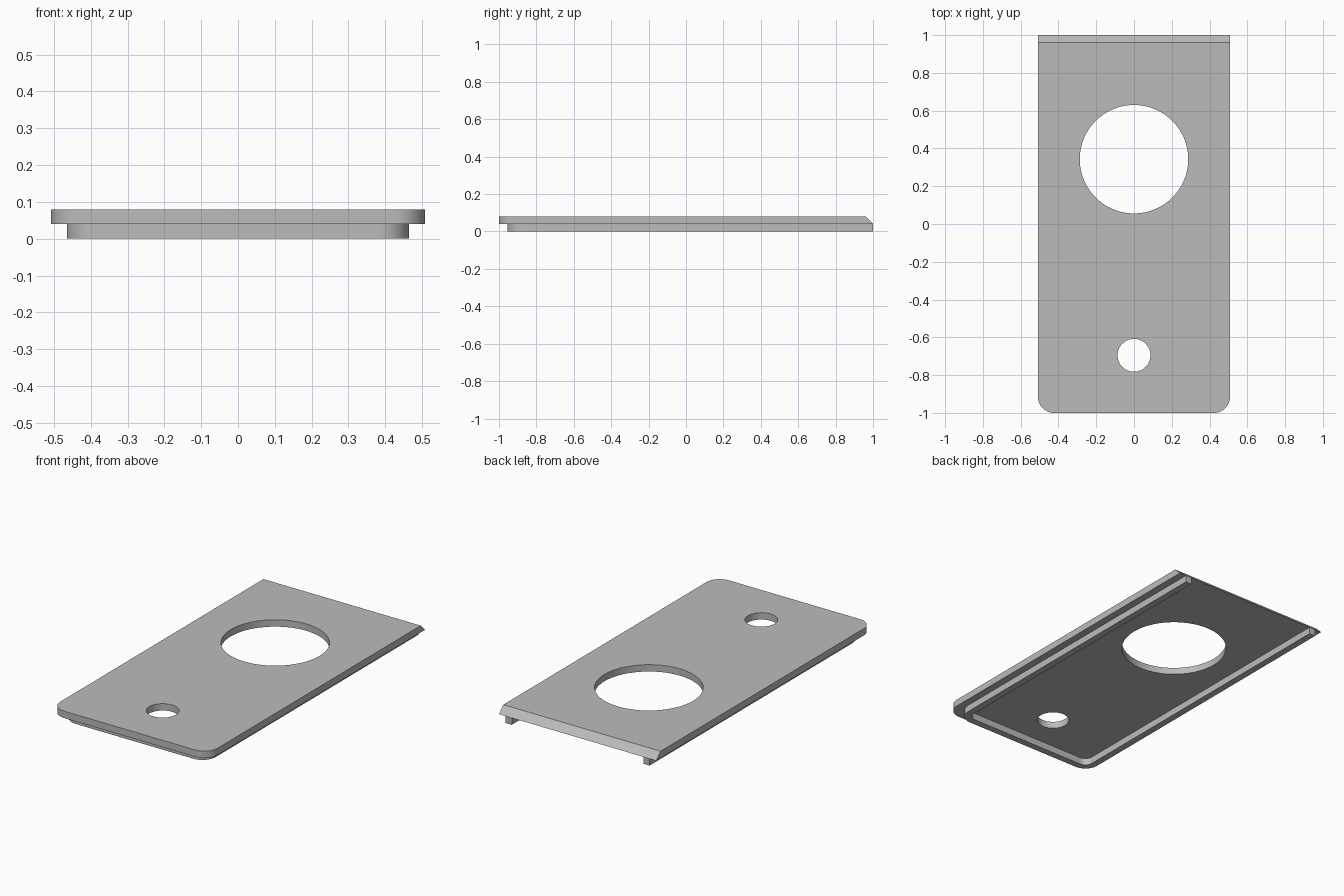
import bpy, bmesh, math

default = bpy.data.objects.get("Cube")
if default:
    bpy.data.objects.remove(default, do_unlink=True)

# Single grey material
GREY = (0.5, 0.5, 0.5, 1)
grey = bpy.data.materials.new("plain grey")
grey.diffuse_color = GREY
grey.use_nodes = True
grey.node_tree.nodes["Principled BSDF"].inputs["Base Color"].default_value = GREY

BACK = 1.0
STEP = 0.04      # thickness of the plate, the rim and the back chamfer


def u_path(half, front, radius, segments=16):
    """Path from back left, round the two front corners, to back right."""
    right = []
    for i in range(segments + 1):
        a = math.pi / 2 * i / segments
        right.append((half - radius + radius * math.sin(a),
                      front + radius - radius * math.cos(a)))
    right.append((half, BACK))
    left = [(-x, y) for x, y in reversed(right)]
    return left + right


def prism(name, outline, z, height, chamfer=0):
    """Extrude an outline upward, optionally sloping its back edge."""
    bm = bmesh.new()
    face = bm.faces.new([bm.verts.new((x, y, z)) for x, y in outline])
    top = bmesh.ops.extrude_face_region(bm, geom=[face])["geom"]
    for v in top:
        if isinstance(v, bmesh.types.BMVert):
            v.co.z += height
            if v.co.y > BACK - 0.001:
                v.co.y -= chamfer
    bmesh.ops.recalc_face_normals(bm, faces=bm.faces)
    mesh = bpy.data.meshes.new(name)
    bm.to_mesh(mesh)
    bm.free()
    mesh.materials.append(grey)
    obj = bpy.data.objects.new(name, mesh)
    bpy.context.collection.objects.link(obj)
    return obj


def activate(obj):
    bpy.ops.object.select_all(action='DESELECT')
    obj.select_set(True)
    bpy.context.view_layer.objects.active = obj


def drill(obj, y, radius):
    """Cut a round hole through the plate."""
    bpy.ops.mesh.primitive_cylinder_add(vertices=96, radius=radius, depth=1,
                                        location=(0, y, 0))
    cutter = bpy.context.object
    cutter.hide_render = True
    cutter.data.materials.append(grey)
    activate(obj)
    mod = obj.modifiers.new("hole", 'BOOLEAN')
    mod.operation = 'DIFFERENCE'
    mod.solver = 'EXACT'
    mod.object = cutter
    bpy.ops.object.modifier_apply(modifier=mod.name)
    bpy.data.objects.remove(cutter, do_unlink=True)


# Cover plate with rounded front corners, sloped back edge and two holes
plate = prism("cover_plate", u_path(0.508, -1, 0.085), STEP, STEP, chamfer=STEP)
drill(plate, 0.343, 0.287)
drill(plate, -0.695, 0.087)

# U-shaped locating rim underneath, open at the back
outer = u_path(0.465, -0.955, 0.085)
inner = u_path(0.425, -0.915, 0.045)
rim = prism("underside_rim", outer + inner[::-1], 0, STEP)

for part in (plate, rim):
    activate(part)
    bpy.ops.object.shade_smooth_by_angle(angle=math.radians(30))
